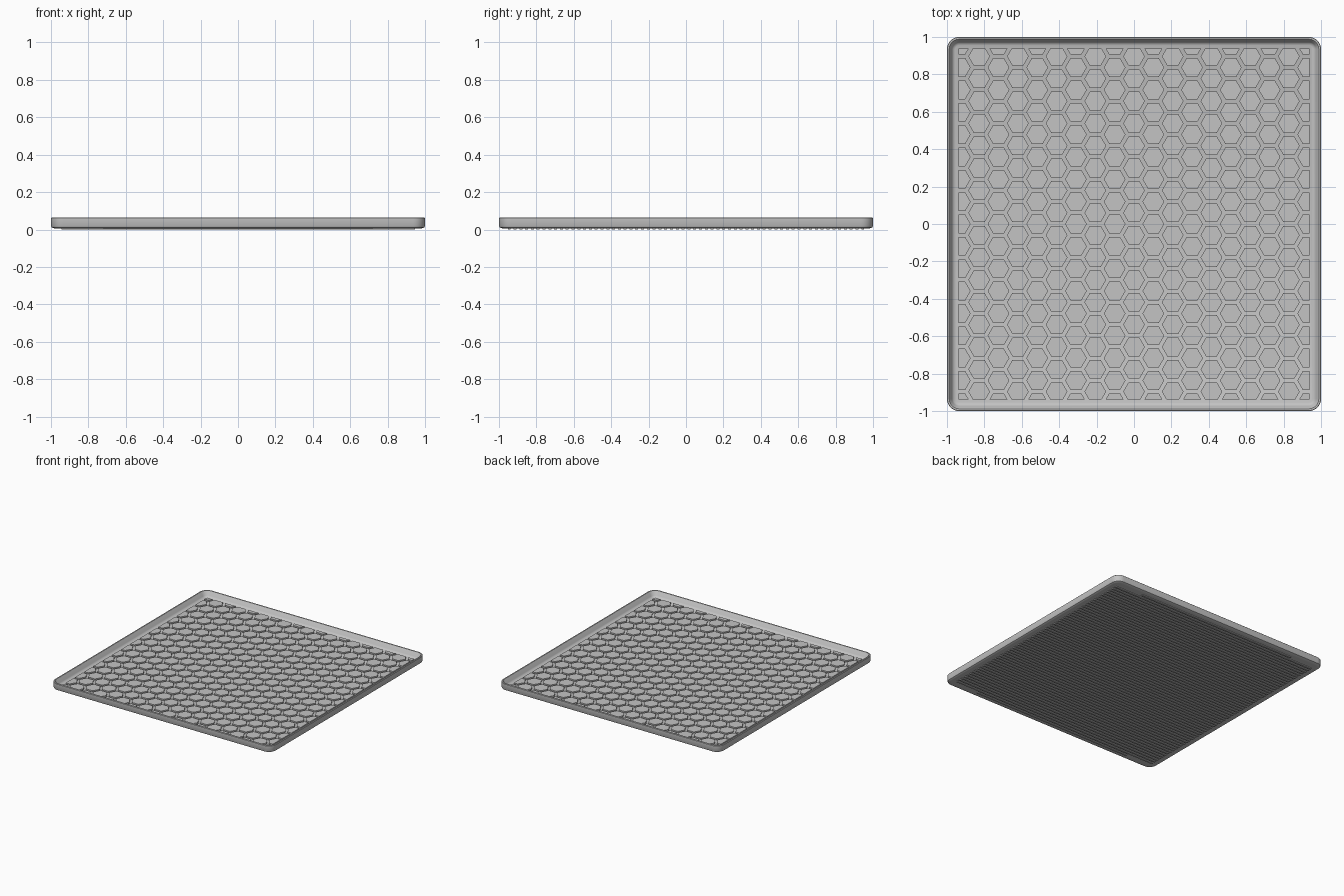
import bpy, bmesh, math
from mathutils import Vector

if "Cube" in bpy.data.objects:
    bpy.data.objects.remove(bpy.data.objects["Cube"], do_unlink=True)

grey = bpy.data.materials.new("plain grey")
grey.use_nodes = True
colour = (0.55, 0.55, 0.55, 1)
grey.diffuse_color = colour
grey.node_tree.nodes["Principled BSDF"].inputs["Base Color"].default_value = colour

CORNER = 0.065   # outer corner radius
FIELD = 0.937    # half size of the patterned floor


def finish(bm, name):
    bmesh.ops.recalc_face_normals(bm, faces=bm.faces)
    mesh = bpy.data.meshes.new(name)
    bm.to_mesh(mesh)
    bm.free()
    mesh.materials.append(grey)
    obj = bpy.data.objects.new(name, mesh)
    bpy.context.collection.objects.link(obj)
    return obj


def rounded_ring(bm, inset, z, steps=8):
    """Rounded square of vertices, shrunk by inset."""
    radius = max(CORNER - inset, 0.012)
    centre = 1 - inset - radius
    ring = []
    for quarter in range(4):
        middle = math.radians(45 + 90 * quarter)
        cx = math.copysign(centre, math.cos(middle))
        cy = math.copysign(centre, math.sin(middle))
        for i in range(steps + 1):
            a = math.radians(90 * (quarter + i / steps))
            ring.append(bm.verts.new((cx + radius * math.cos(a), cy + radius * math.sin(a), z)))
    return ring


# Tray: one profile of (inset, height) from the underside, over the rim, to the floor
profile = [(0.03, 0.006), (0.014, 0.007), (0.004, 0.012), (0, 0.02), (0, 0.061),
           (0.003, 0.064), (0.012, 0.064), (0.015, 0.061),
           (0.027, 0.03), (0.034, 0.022), (0.045, 0.018)]
bm = bmesh.new()
rings = [rounded_ring(bm, *p) for p in profile]
for low, high in zip(rings, rings[1:]):
    for i in range(len(low)):
        j = (i + 1) % len(low)
        bm.faces.new((low[i], low[j], high[j], high[i]))
bm.faces.new(rings[0])
bm.faces.new(rings[-1])
tray = finish(bm, "tray")
bpy.context.view_layer.objects.active = tray
tray.select_set(True)
bpy.ops.object.shade_smooth_by_angle(angle=math.radians(35))
tray.select_set(False)

# Floor pads: staggered hexagons trimmed to a square, then raised
COLUMN = 0.1035
ROW = COLUMN * 2 / math.sqrt(3)
PAD = 0.058
bm = bmesh.new()
for c in range(-9, 10):
    for r in range(-9, 10):
        x = c * COLUMN
        y = (r + (0.5 if c % 2 == 0 else 0)) * ROW
        bm.faces.new([bm.verts.new((x + PAD * math.cos(k * math.pi / 3),
                                    y + PAD * math.sin(k * math.pi / 3), 0.017))
                      for k in range(6)])
for normal in ((1, 0, 0), (-1, 0, 0), (0, 1, 0), (0, -1, 0)):
    bmesh.ops.bisect_plane(bm, geom=bm.verts[:] + bm.edges[:] + bm.faces[:],
                           plane_co=Vector(normal) * FIELD, plane_no=normal,
                           clear_outer=True)
raised = bmesh.ops.extrude_face_region(bm, geom=bm.faces[:], use_keep_orig=True)
bmesh.ops.translate(bm, vec=(0, 0, 0.012),
                    verts=[v for v in raised["geom"] if isinstance(v, bmesh.types.BMVert)])
finish(bm, "floor_pads")

# Underside ribs running across, the outermost pair shorter
bm = bmesh.new()
COUNT = 62
for i in range(COUNT):
    y = -0.945 + 1.89 * i / (COUNT - 1)
    half = 0.72 if i in (0, COUNT - 1) else 0.945
    cube = bmesh.ops.create_cube(bm, size=1)["verts"]
    bmesh.ops.scale(bm, vec=(2 * half, 0.016, 0.008), verts=cube)
    bmesh.ops.translate(bm, vec=(0, y, 0.004), verts=cube)
finish(bm, "underside_ribs")
